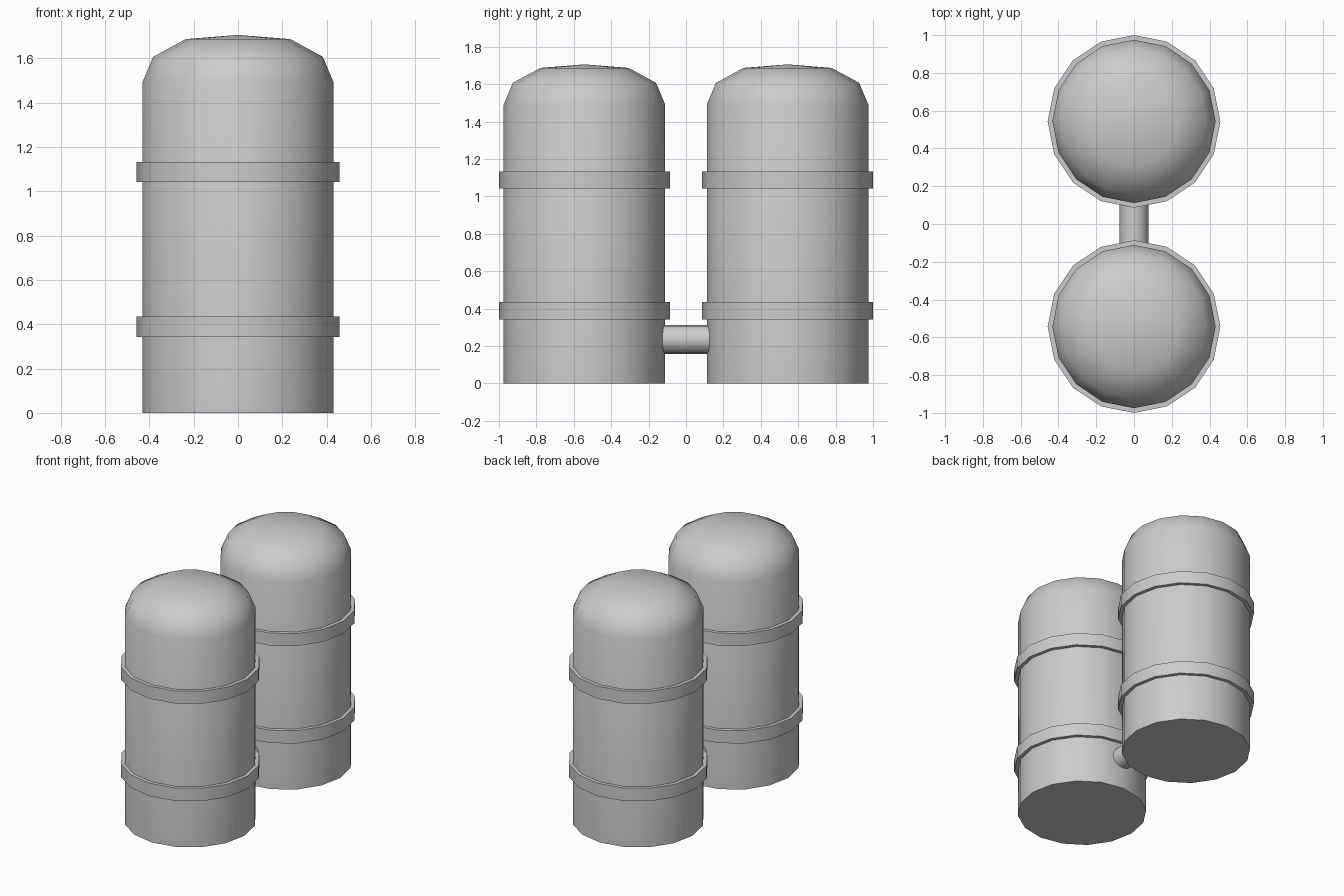
import bpy
import bmesh
from math import radians, pi
from mathutils import Matrix, Vector

cube = bpy.data.objects.get("Cube")
if cube:
    bpy.data.objects.remove(cube, do_unlink=True)

SIDES = 16
BODY_R, BAND_R = 0.432, 0.457
TANK_Y = 0.543

# Single painted metal colour
grey = bpy.data.materials.new("grey_metal")
grey.use_nodes = True
colour = (0.6, 0.6, 0.6, 1)
grey.diffuse_color = colour
grey.node_tree.nodes["Principled BSDF"].inputs["Base Color"].default_value = colour


def finish(bm, name, location):
    bmesh.ops.remove_doubles(bm, verts=bm.verts, dist=0.0001)
    bmesh.ops.recalc_face_normals(bm, faces=bm.faces)
    mesh = bpy.data.meshes.new(name)
    bm.to_mesh(mesh)
    bm.free()
    mesh.materials.append(grey)
    obj = bpy.data.objects.new(name, mesh)
    obj.location = location
    bpy.context.collection.objects.link(obj)
    bpy.ops.object.select_all(action="DESELECT")
    obj.select_set(True)
    bpy.context.view_layer.objects.active = obj
    bpy.ops.object.shade_smooth_by_angle(angle=radians(45))
    return obj


def lathe(name, profile, location, closed=False):
    """Spin a (radius, height) profile around the vertical axis."""
    bm = bmesh.new()
    verts = [bm.verts.new((r, 0, z)) for r, z in profile]
    edges = [bm.edges.new(pair) for pair in zip(verts, verts[1:])]
    if closed:
        edges.append(bm.edges.new((verts[-1], verts[0])))
    bmesh.ops.spin(bm, geom=verts + edges, cent=Vector(), axis=(0, 0, 1),
                   angle=2 * pi, steps=SIDES)
    return finish(bm, name, location)


# Domed tank outline, from the flat base to the crown
tank_profile = [(0, 0), (BODY_R, 0), (BODY_R, 1.49),
                (0.383, 1.607), (0.236, 1.687), (0, 1.706)]


def band_profile(low, high):
    inner = BODY_R - 0.01
    return [(inner, low), (BAND_R, low), (BAND_R, high), (inner, high)]


# Two tanks, each with a lower and an upper band
for side, y in (("front", -TANK_Y), ("back", TANK_Y)):
    lathe(f"{side}_tank", tank_profile, (0, y, 0))
    for level, low, high in (("lower", 0.342, 0.435), ("upper", 1.042, 1.132)):
        lathe(f"{side}_{level}_band", band_profile(low, high), (0, y, 0), True)

# Pipe joining the tanks near the base
bm = bmesh.new()
bmesh.ops.create_cone(bm, cap_ends=True, segments=SIDES, radius1=0.077,
                      radius2=0.077, depth=0.26,
                      matrix=Matrix.Rotation(pi / 2, 4, "X"))
finish(bm, "connecting_pipe", (0, 0, 0.235))
